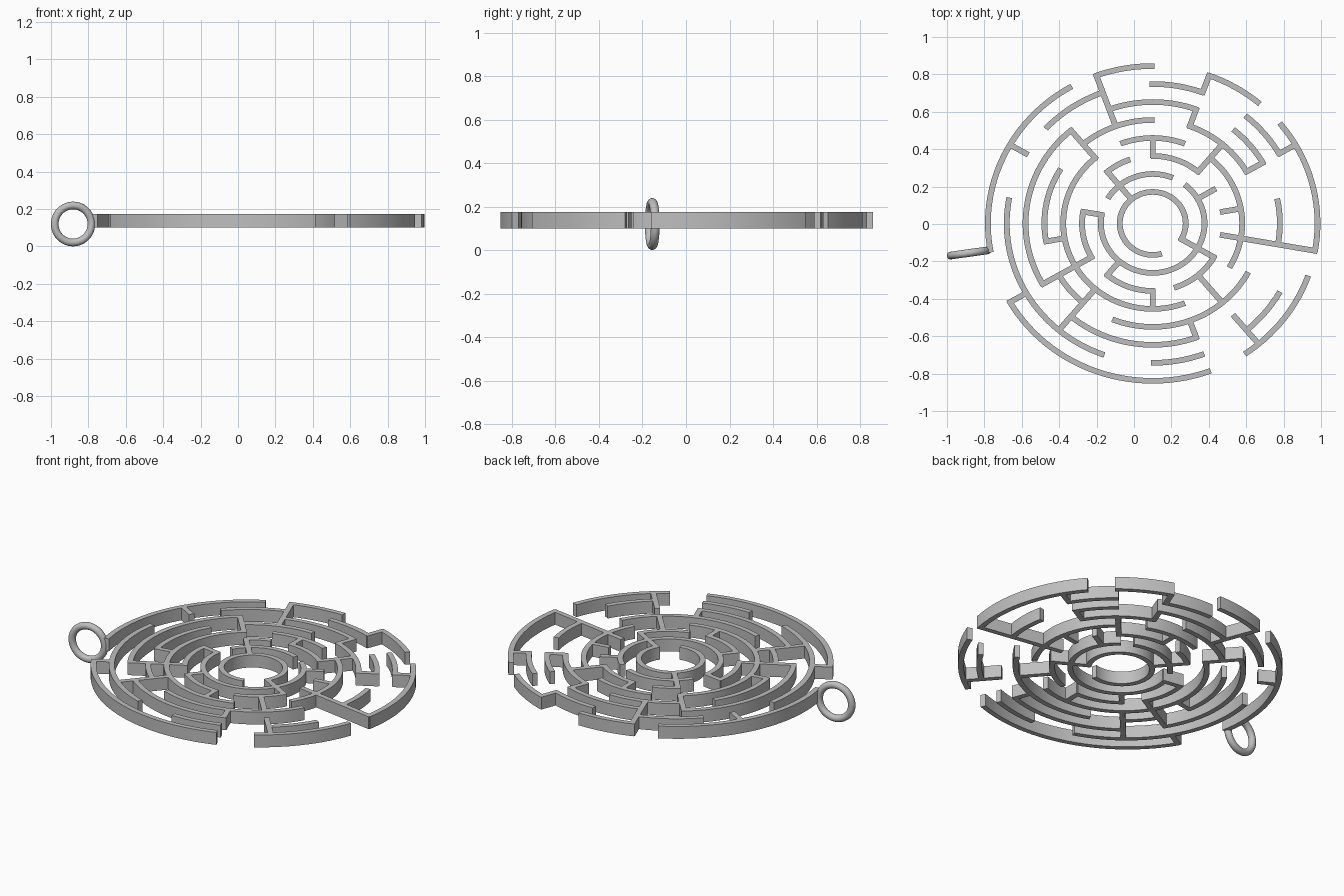
import bpy, bmesh, math

if "Cube" in bpy.data.objects:
    bpy.data.objects.remove(bpy.data.objects["Cube"])

CX, CY, SQUASH = 0.1, 0.003, 0.955   # maze centre and slight y squash
Z0, Z1, HALF = 0.1, 0.174, 0.0155    # wall bottom, top, half thickness

grey = bpy.data.materials.new("plain grey")
grey.diffuse_color = (0.52, 0.52, 0.52, 1)
grey.use_nodes = True
grey.node_tree.nodes["Principled BSDF"].inputs["Base Color"].default_value = grey.diffuse_color


def radius(ring):
    return 0.1763 + 0.1007 * (ring - 1)


def finish(name, bm):
    bmesh.ops.recalc_face_normals(bm, faces=bm.faces)
    me = bpy.data.meshes.new(name)
    bm.to_mesh(me)
    bm.free()
    me.materials.append(grey)
    ob = bpy.data.objects.new(name, me)
    bpy.context.collection.objects.link(ob)
    return ob


def sweep(bm, sections):
    """Join plan-view (inner, outer) point pairs into one upright wall."""
    rows = []
    for a, b in sections:
        rows.append([bm.verts.new((CX + p[0], CY + p[1] * SQUASH, z))
                     for p, z in ((a, Z0), (b, Z0), (b, Z1), (a, Z1))])
    for r, s in zip(rows, rows[1:]):
        for i in range(4):
            j = (i + 1) % 4
            bm.faces.new((r[i], r[j], s[j], s[i]))
    bm.faces.new(rows[0])
    bm.faces.new(rows[-1][::-1])


def arc(bm, ring, a, b):
    r = radius(ring)
    cap = 0.6 * HALF / r
    a, b = math.radians(a) - cap, math.radians(b) + cap
    n = max(3, math.ceil((b - a) / math.radians(3)))
    secs = []
    for i in range(n + 1):
        t = a + (b - a) * i / n
        c, s = math.cos(t), math.sin(t)
        secs.append((((r - HALF) * c, (r - HALF) * s), ((r + HALF) * c, (r + HALF) * s)))
    sweep(bm, secs)


def spoke(bm, angle, r0, r1):
    t = math.radians(angle)
    c, s = math.cos(t), math.sin(t)
    secs = []
    for r in (radius(r0) - HALF * 0.8, radius(r1) + HALF * 0.8):
        secs.append(((r * c + HALF * s, r * s - HALF * c), (r * c - HALF * s, r * s + HALF * c)))
    sweep(bm, secs)


# curved walls: ring -> (start, end) angles
ARCS = {
    1: [(-30, 283)],
    2: [(170, 410), (69, 148)],
    3: [(110, 130), (50, 90), (170, 210), (230, 270), (289, 330)],
    4: [(70, 110), (130, 290), (-30, 50)],
    5: [(90, 130), (149, 190), (210, 230), (249, 331), (30, 70)],
    6: [(70, 110), (130, 210), (230, 290), (-10, 11), (30, 50)],
    7: [(70, 90.5), (110, 136.5), (170, 250), (270, 290), (-50, -30), (30, 50)],
    8: [(90, 110), (120, 190), (210, 290), (304.5, 340), (-10, 39), (50, 70)],
}
for ring, spans in ARCS.items():
    bm = bmesh.new()
    for a, b in spans:
        arc(bm, ring, a, b)
    ob = finish("ring_wall_%d" % ring, bm)
    bpy.context.view_layer.objects.active = ob
    ob.select_set(True)
    bpy.ops.object.shade_smooth_by_angle(angle=math.radians(30))
    ob.select_set(False)

# straight radial walls: angle, inner ring, outer ring
SPOKES = [(110, 5, 8), (70, 7, 8), (70, 5, 6), (90, 3, 4), (130, 4, 6), (130, 1, 3),
          (150, 7, 8), (170, 2, 3), (190, 4, 5), (210, 3, 6), (210, 7, 8), (230, 4, 7),
          (230, 2, 3), (270, 3, 4), (290, 5, 6), (-50, 3, 5), (-50, 6, 8), (-30, 1, 3),
          (-10, 3, 8), (10, 3, 4), (30, 2, 3), (30, 5, 6), (30, 7, 8), (50, 3, 5)]
bm = bmesh.new()
for s in SPOKES:
    spoke(bm, *s)
finish("radial_walls", bm)

# hanging loop standing upright at the left edge
bpy.ops.mesh.primitive_torus_add(major_radius=0.099, minor_radius=0.0205,
                                 major_segments=48, minor_segments=16,
                                 location=(-0.882, -0.155, 0.12),
                                 rotation=(math.pi / 2, 0, math.radians(8)))
loop = bpy.context.object
loop.name = "hanging_loop"
loop.data.materials.append(grey)
bpy.ops.object.shade_smooth()
